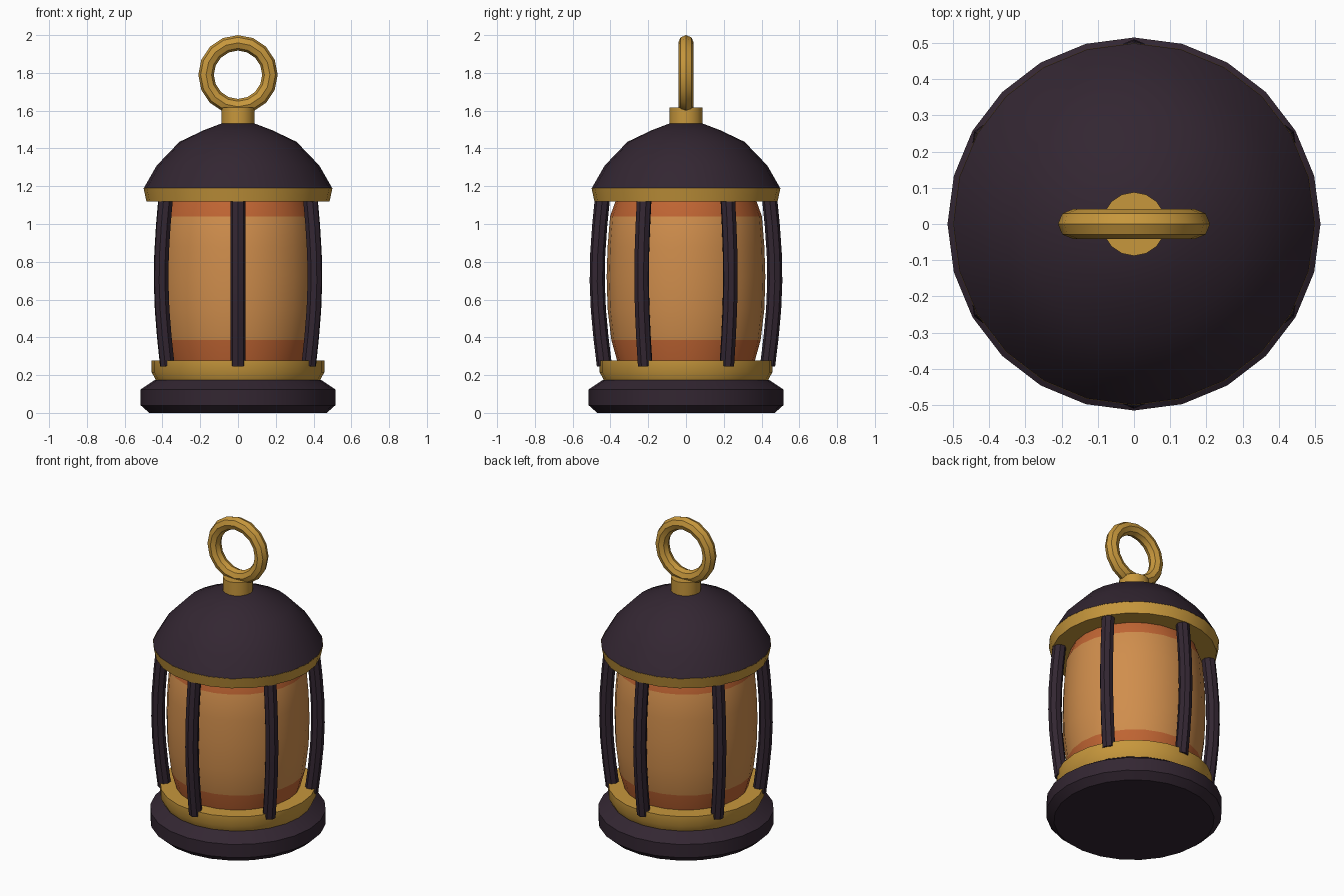
import bpy, bmesh, math
from mathutils import Vector

if "Cube" in bpy.data.objects:
    bpy.data.objects.remove(bpy.data.objects["Cube"])


def material(name, rgb):
    m = bpy.data.materials.new(name)
    m.diffuse_color = (*rgb, 1)
    m.use_nodes = True
    m.node_tree.nodes["Principled BSDF"].inputs["Base Color"].default_value = m.diffuse_color
    return m


IRON = material("dark iron", (0.033, 0.0194, 0.0315))
BRASS = material("brass", (0.57, 0.31, 0.045))
GLASS = material("amber glass", (0.63, 0.27, 0.073))
BAND = material("burnt orange", (0.53, 0.13, 0.033))


def finish(name, bm, mats, smooth=35):
    bmesh.ops.recalc_face_normals(bm, faces=bm.faces)
    me = bpy.data.meshes.new(name)
    bm.to_mesh(me)
    bm.free()
    ob = bpy.data.objects.new(name, me)
    bpy.context.collection.objects.link(ob)
    for m in mats:
        me.materials.append(m)
    bpy.ops.object.select_all(action='DESELECT')
    ob.select_set(True)
    bpy.context.view_layer.objects.active = ob
    bpy.ops.object.shade_smooth_by_angle(angle=math.radians(smooth))
    return ob


def skin(bm, rings, closed=False):
    """Bridge successive vertex rings; cap the ends unless closed."""
    loops = [[bm.verts.new(p) for p in r] for r in rings]
    pairs = list(zip(loops, loops[1:]))
    if closed:
        pairs.append((loops[-1], loops[0]))
    else:
        bm.faces.new(loops[0])
        bm.faces.new(loops[-1])
    for a, b in pairs:
        for i in range(len(a)):
            j = (i + 1) % len(a)
            bm.faces.new((a[i], a[j], b[j], b[i]))


def circle(r, z, n):
    return [(r * math.cos(2 * math.pi * i / n), r * math.sin(2 * math.pi * i / n), z)
            for i in range(n)]


def lathe(name, profile, mats, n=24, smooth=35):
    bm = bmesh.new()
    skin(bm, [circle(r, z, n) for r, z in profile])
    return finish(name, bm, mats, smooth)


# Base, collars, roof and neck
lathe("base", [(0.47, 0), (0.515, 0.04), (0.515, 0.125), (0.44, 0.175)], [IRON], smooth=30)
lathe("lower_collar", [(0.43, 0.165), (0.457, 0.215), (0.457, 0.278)], [BRASS])
lathe("upper_collar", [(0.485, 1.12), (0.50, 1.19)], [BRASS])
lathe("roof", [(0.50, 1.188), (0.43, 1.31), (0.31, 1.435), (0.18, 1.497), (0.085, 1.533)], [IRON])
lathe("neck", [(0.088, 1.50), (0.088, 1.617)], [BRASS], n=16)

# Glass drum with darker bands at top and bottom
glass = lathe("glass", [(0.36, 0.26), (0.395, 0.385), (0.415, 0.55), (0.42, 0.72),
                        (0.415, 0.88), (0.402, 1.04), (0.37, 1.13)], [GLASS, BAND])
for p in glass.data.polygons:
    p.material_index = 0 if 0.385 < p.center.z < 1.04 else 1

# Six bowed guard bars
path = [Vector((0.432 + 0.033 * math.sin(math.pi * t / 6) + 0.01 * t / 6, 0, 0.25 + 0.89 * t / 6))
        for t in range(7)]
for k in range(6):
    a = math.radians(-90 + 60 * k)
    out, side = Vector((math.cos(a), math.sin(a), 0)), Vector((-math.sin(a), math.cos(a), 0))
    rings = []
    for i, p in enumerate(path):
        t = (path[min(i + 1, 6)] - path[max(i - 1, 0)]).normalized()
        across = out * t.z - Vector((0, 0, t.x))
        c = out * p.x + Vector((0, 0, p.z))
        rings.append([c + 0.04 * (across * math.cos(q * math.pi / 4) + side * math.sin(q * math.pi / 4))
                      for q in range(8)])
    bm = bmesh.new()
    skin(bm, rings)
    finish(f"guard_bar_{k + 1}", bm, [IRON], 30)

# Hanging ring, standing in the front plane
rings = []
for i in range(16):
    u = 2 * math.pi * i / 16
    d = Vector((math.cos(u), 0, math.sin(u)))
    rings.append([Vector((0, 0, 1.79)) + d * (0.169 + 0.041 * math.cos(q * math.pi / 4))
                  + Vector((0, 0.041 * math.sin(q * math.pi / 4), 0)) for q in range(8)])
bm = bmesh.new()
skin(bm, rings, closed=True)
finish("hanging_ring", bm, [BRASS], 30)
